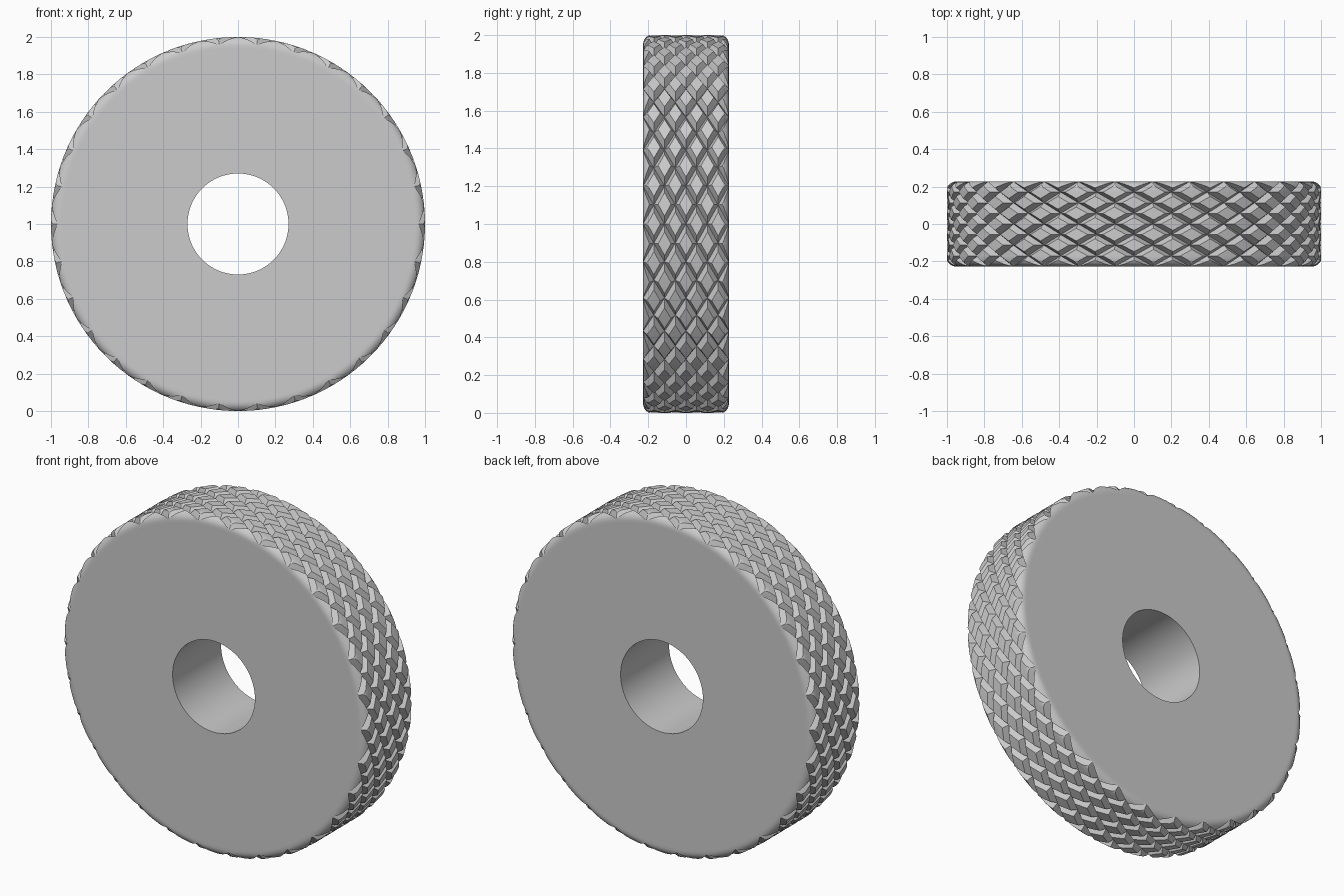
import bpy
import bmesh
from math import pi, sin, cos, radians
from mathutils import Vector

RADIUS, BORE, HALF = 1.0, 0.27, 0.227
FILLET = 0.05
TEETH = 30          # grooves of each hand
ROWS = 8            # half diamonds across the rim
DEPTH, GROOVE = 0.036, 0.2

if "Cube" in bpy.data.objects:
    bpy.data.objects.remove(bpy.data.objects["Cube"])


def finish(bm, name):
    bmesh.ops.remove_doubles(bm, verts=bm.verts, dist=1e-5)
    bmesh.ops.recalc_face_normals(bm, faces=bm.faces)
    mesh = bpy.data.meshes.new(name)
    bm.to_mesh(mesh)
    bm.free()
    obj = bpy.data.objects.new(name, mesh)
    bpy.context.collection.objects.link(obj)
    return obj


def make_body():
    # Lathed ring with rounded outer edges
    outer = RADIUS + 0.003
    half = [(BORE, HALF), (0.9, HALF), (0.94, HALF)]
    for i in range(7):
        a = pi / 2 * (1 - i / 6)
        half.append((outer - FILLET + FILLET * cos(a),
                     HALF - FILLET + FILLET * sin(a)))
    profile = half + [(r, -y) for r, y in reversed(half)]
    bm = bmesh.new()
    verts = [bm.verts.new((r, y, 1)) for r, y in profile]
    edges = [bm.edges.new((v, verts[i - 1])) for i, v in enumerate(verts)]
    bmesh.ops.spin(bm, geom=verts + edges, cent=(0, 0, 1), axis=(0, 1, 0),
                   angle=2 * pi, steps=120)
    return finish(bm, "knurled_wheel")


def make_knurl():
    # Diamond lattice between left and right hand helical grooves
    bm = bmesh.new()

    def point(s, d, r):
        a = s * pi / TEETH
        y = -HALF + d * 2 * HALF / ROWS
        return bm.verts.new((r * cos(a), y, 1 + r * sin(a)))

    k = 1 - 2 * GROOVE
    for d in range(-2, ROWS + 3):
        for s in range(2 * TEETH):
            if (s + d) % 2 == 0:
                continue
            corners = [(1, 0), (0, 1), (-1, 0), (0, -1)]
            low = [point(s + a, d + b, RADIUS - DEPTH) for a, b in corners]
            top = [point(s + a * k, d + b * k, RADIUS) for a, b in corners]
            peak = point(s, d, RADIUS)
            for i in range(4):
                j = (i + 1) % 4
                bm.faces.new((low[i], low[j], top[j], top[i]))
                bm.faces.new((top[i], top[j], peak))
    bmesh.ops.remove_doubles(bm, verts=bm.verts, dist=1e-5)

    # Close both ends with cones to the axis
    rim = [e for e in bm.edges if e.is_boundary]
    ends = {side: bm.verts.new((0, side * 0.5, 1)) for side in (-1, 1)}
    for e in rim:
        side = 1 if e.verts[0].co.y > 0 else -1
        bm.faces.new((e.verts[0], e.verts[1], ends[side]))
    bmesh.ops.triangulate(bm, faces=bm.faces)
    return finish(bm, "knurl_cutter")


wheel = make_body()
knurl = make_knurl()
knurl.hide_render = True

# Trim the ring to the knurled surface
mod = wheel.modifiers.new("knurl", 'BOOLEAN')
mod.operation = 'INTERSECT'
mod.solver = 'EXACT'
mod.object = knurl
bpy.context.view_layer.update()
graph = bpy.context.evaluated_depsgraph_get()
wheel.data = bpy.data.meshes.new_from_object(wheel.evaluated_get(graph))
wheel.modifiers.clear()
bpy.data.objects.remove(knurl)

# Plain grey finish
grey = bpy.data.materials.new("light_grey")
colour = (0.6, 0.6, 0.6, 1)
grey.diffuse_color = colour
grey.use_nodes = True
grey.node_tree.nodes["Principled BSDF"].inputs["Base Color"].default_value = colour
wheel.data.materials.clear()
wheel.data.materials.append(grey)

bpy.ops.object.select_all(action='DESELECT')
wheel.select_set(True)
bpy.context.view_layer.objects.active = wheel
bpy.ops.object.shade_smooth_by_angle(angle=radians(25))
